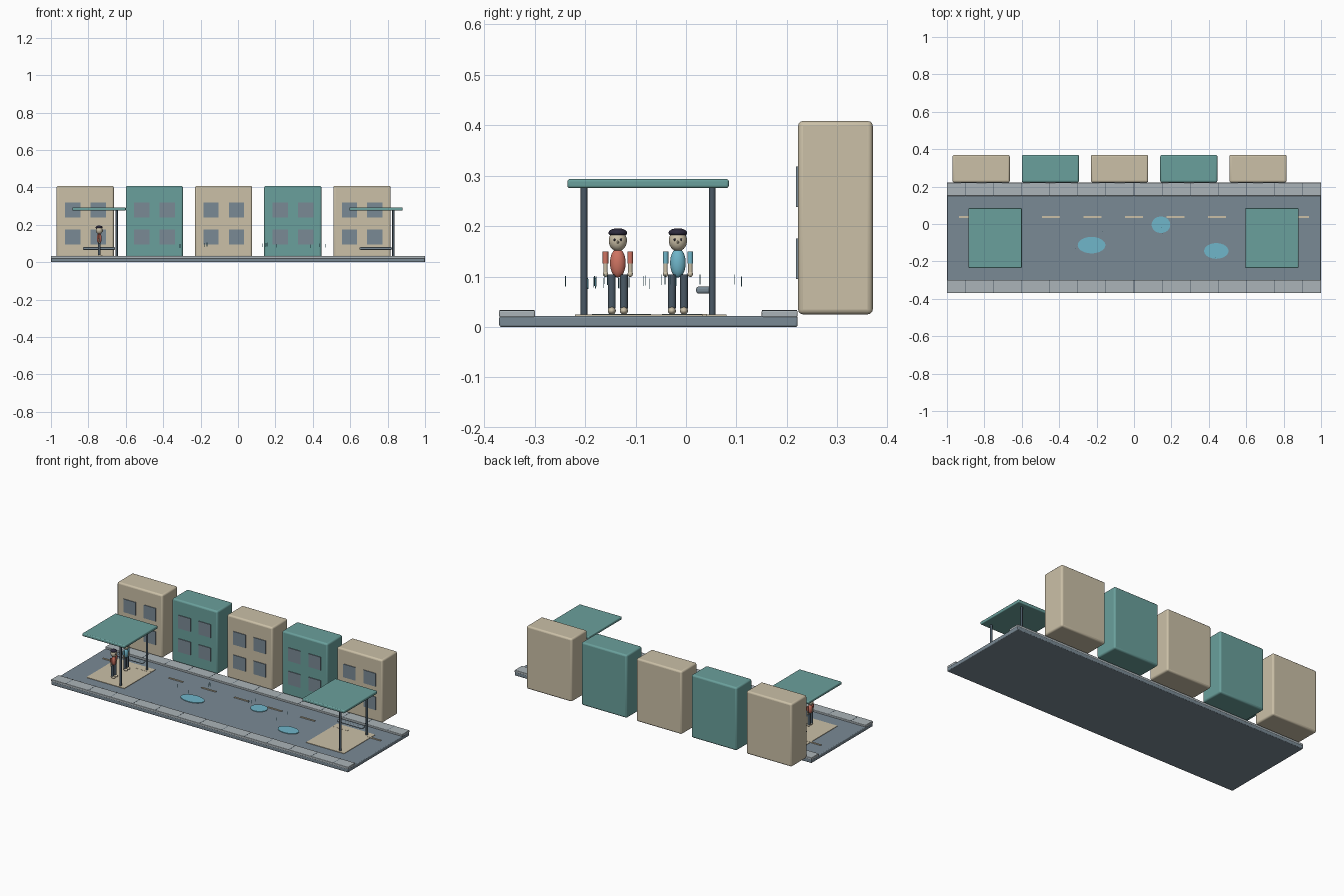
import bpy, math, random
from mathutils import Vector

cube = bpy.data.objects.get("Cube")
if cube:
    bpy.data.objects.remove(cube, do_unlink=True)
random.seed(4)


def material(name, r, g, b):
    lin = [((c / 255 + 0.055) / 1.055) ** 2.4 for c in (r, g, b)] + [1]
    m = bpy.data.materials.new(name)
    m.use_nodes = True
    m.diffuse_color = lin
    m.node_tree.nodes["Principled BSDF"].inputs["Base Color"].default_value = lin
    return m


SAND = material("sand", 203, 192, 167)
TEAL = material("teal", 106, 160, 156)
ASPHALT = material("asphalt grey", 122, 138, 149)
KERB = material("pale kerb grey", 171, 180, 184)
WATER = material("water blue", 112, 182, 202)
SLATE = material("dark slate", 74, 89, 101)
RED = material("coral red", 207, 116, 98)
NAVY = material("dark navy", 46, 43, 62)


def finish(name, mat, bevel=0.0, smooth=False):
    o = bpy.context.object
    o.name = name
    o.data.materials.append(mat)
    bpy.ops.object.transform_apply(location=False, rotation=False, scale=True)
    if bevel:
        mod = o.modifiers.new("soft edges", 'BEVEL')
        mod.width, mod.segments = bevel, 3
    if smooth or bevel:
        bpy.ops.object.shade_smooth_by_angle(angle=math.radians(35))
    return o


def box(name, lo, hi, mat, bevel=0.0):
    lo, hi = Vector(lo), Vector(hi)
    bpy.ops.mesh.primitive_cube_add(size=1, location=(lo + hi) / 2)
    bpy.context.object.scale = hi - lo
    return finish(name, mat, bevel)


def rod(name, x, y, z0, z1, r, mat, sides=16):
    bpy.ops.mesh.primitive_cylinder_add(vertices=sides, radius=r, depth=z1 - z0,
                                        location=(x, y, (z0 + z1) / 2))
    return finish(name, mat, smooth=True)


def ball(name, loc, size, mat):
    bpy.ops.mesh.primitive_uv_sphere_add(segments=24, ring_count=14, radius=1, location=loc)
    bpy.context.object.scale = size
    return finish(name, mat, smooth=True)


# Street slab, kerbs and paving joints
box("road", (-1, -0.37, 0), (1, 0.221, 0.022), ASPHALT, 0.004)
for side, y0 in (("front", -0.37), ("back", 0.15)):
    box(side + "_kerb", (-1, y0, 0.019), (1, y0 + 0.071, 0.033), KERB, 0.003)
    for i in range(-6, 7):
        x = i * 0.15
        box(side + "_paving_joint", (x - 0.0015, y0 + 0.001, 0.03),
            (x + 0.0015, y0 + 0.07, 0.0334), SLATE)

# Lane dashes
for i in range(-4, 5):
    x = i * 0.222
    box("lane_dash", (x - 0.048, 0.032, 0.021), (x + 0.048, 0.042, 0.0255), SAND)

# Puddles with splashing drops
for x, y, rx, ry in ((-0.227, -0.113, 0.074, 0.044), (0.144, -0.004, 0.05, 0.044),
                     (0.44, -0.144, 0.065, 0.042)):
    bpy.ops.mesh.primitive_cylinder_add(vertices=40, radius=1, depth=0.004,
                                        location=(x, y, 0.0235))
    bpy.context.object.scale = (rx, ry, 1)
    finish("puddle", WATER, smooth=True)
    for k in range(8):
        z = random.uniform(0.075, 0.085)
        rod("rain_drop", x + random.uniform(-0.1, 0.1), y + random.uniform(-0.12, 0.13),
            z, z + 0.02, 0.0008, WATER, 6)

# Row of houses
for i in range(5):
    x = -0.817 + i * 0.37
    box("house", (x - 0.153, 0.222, 0.025), (x + 0.153, 0.37, 0.408),
        (SAND, TEAL)[i % 2], 0.01)
    for dx in (-0.067, 0.069):
        for z in (0.135, 0.278):
            box("window", (x + dx - 0.041, 0.218, z - 0.04),
                (x + dx + 0.041, 0.225, z + 0.04), ASPHALT)

# Two shelters
for x in (-0.742, 0.738):
    box("shelter_floor", (x - 0.125, -0.22, 0.021), (x + 0.13, 0.08, 0.0248), SAND)
    box("shelter_roof", (x - 0.143, -0.235, 0.275), (x + 0.142, 0.085, 0.293), TEAL, 0.005)
    for y in (-0.202, 0.052):
        rod("shelter_post", x + 0.093, y, 0.024, 0.277, 0.0065, SLATE)
    box("bench", (x - 0.088, 0.02, 0.066), (x + 0.085, 0.05, 0.08), ASPHALT, 0.005)


# People waiting, facing along the street
def person(x, y, shirt):
    ball("torso", (x, y, 0.127), (0.013, 0.0155, 0.029), shirt)
    ball("head", (x, y, 0.171), (0.018, 0.018, 0.021), SAND)
    ball("cap", (x - 0.001, y, 0.1865), (0.0185, 0.0185, 0.009), NAVY)
    ball("nose", (x + 0.0185, y, 0.168), (0.003, 0.002, 0.003), SAND)
    for s in (-1, 1):
        ball("eye", (x + 0.0165, y + s * 0.0065, 0.173), (0.002, 0.002, 0.0025), NAVY)
        rod("sleeve", x, y + s * 0.0245, 0.126, 0.15, 0.0055, shirt)
        rod("forearm", x, y + s * 0.0245, 0.106, 0.127, 0.0042, SAND)
        ball("hand", (x, y + s * 0.0245, 0.105), (0.0052, 0.0052, 0.006), SAND)
        rod("leg", x, y + s * 0.012, 0.037, 0.104, 0.0078, SLATE)
        ball("foot", (x + 0.005, y + s * 0.012, 0.032), (0.013, 0.008, 0.0075), SAND)


person(-0.742, -0.135, RED)
person(-0.742, -0.016, WATER)
